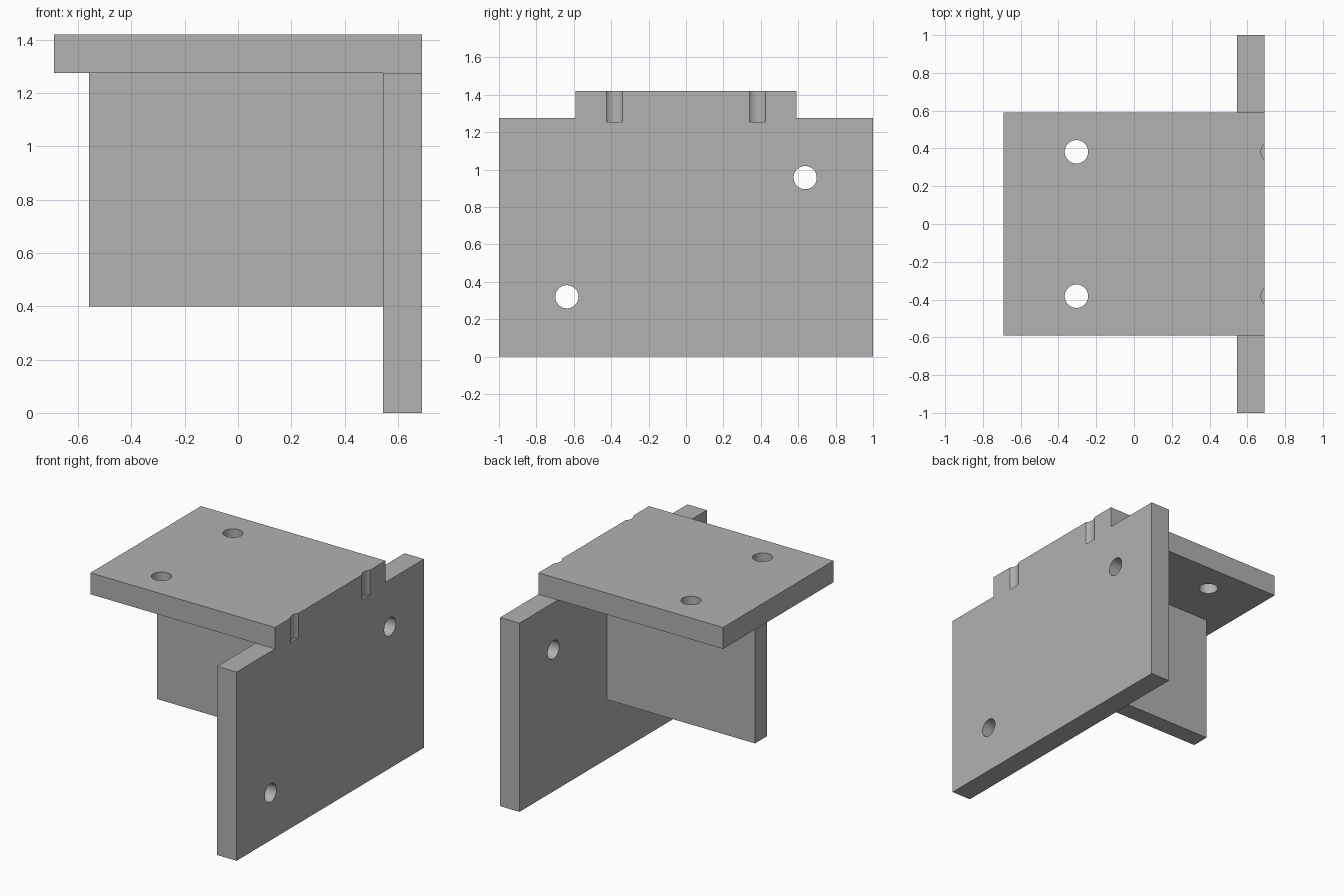
import bpy
from math import radians

cube = bpy.data.objects.get("Cube")
if cube:
    bpy.data.objects.remove(cube, do_unlink=True)

grey = bpy.data.materials.new("plain_grey")
grey.use_nodes = True
COLOUR = (0.445, 0.445, 0.445, 1)
grey.diffuse_color = COLOUR
grey.node_tree.nodes["Principled BSDF"].inputs["Base Color"].default_value = COLOUR

HALF_X = 0.69        # half of the overall width
TOP = 1.42           # overall height
SEAM = 1.275         # underside of the top plate
WALL_IN = 0.545      # inner face of the upright plate
HOLE_R = 0.062
PEG_Y = 0.382        # holes and notches sit at plus and minus this


def box(name, low, high):
    """Box between two opposite corners."""
    bpy.ops.mesh.primitive_cube_add(
        size=1, location=[(a + b) / 2 for a, b in zip(low, high)])
    ob = bpy.context.object
    ob.name = name
    ob.scale = [b - a for a, b in zip(low, high)]
    bpy.ops.object.transform_apply(location=False, rotation=False, scale=True)
    ob.data.materials.append(grey)
    return ob


def drill(ob, centre, depth, along_x=False):
    """Cut a round hole along z, or along x."""
    bpy.ops.mesh.primitive_cylinder_add(
        vertices=48, radius=HOLE_R, depth=depth, location=centre,
        rotation=(0, radians(90) if along_x else 0, 0))
    cutter = bpy.context.object
    cutter.hide_render = True
    cutter.data.materials.append(grey)
    mod = ob.modifiers.new("hole", 'BOOLEAN')
    mod.operation = 'DIFFERENCE'
    mod.solver = 'EXACT'
    mod.object = cutter
    bpy.context.view_layer.objects.active = ob
    bpy.ops.object.modifier_apply(modifier=mod.name)
    bpy.data.objects.remove(cutter, do_unlink=True)


# Main plates and the rib that braces them
top_plate = box("top_plate", (-HALF_X, -0.59, SEAM), (HALF_X, 0.59, TOP))
wall = box("upright_plate", (WALL_IN, -1, 0), (HALF_X, 1, SEAM))
rib = box("support_rib", (-0.56, -0.0625, 0.4), (WALL_IN, 0.0625, SEAM))

# Screw holes in the top plate, and shallow notches on its outer edge
for y in (-PEG_Y, PEG_Y):
    drill(top_plate, (-0.305, y, 1.35), 0.5)
    for part in (top_plate, wall):
        drill(part, (0.735, y, 1.405), 0.3)

# Diagonal pair of screw holes in the upright plate
for y, z in ((-0.637, 0.32), (0.637, 0.957)):
    drill(wall, (0.62, y, z), 0.5, along_x=True)

# Round hole walls, crisp edges
for part in (top_plate, wall, rib):
    bpy.ops.object.select_all(action='DESELECT')
    part.select_set(True)
    bpy.context.view_layer.objects.active = part
    bpy.ops.object.shade_smooth_by_angle(angle=radians(30))
